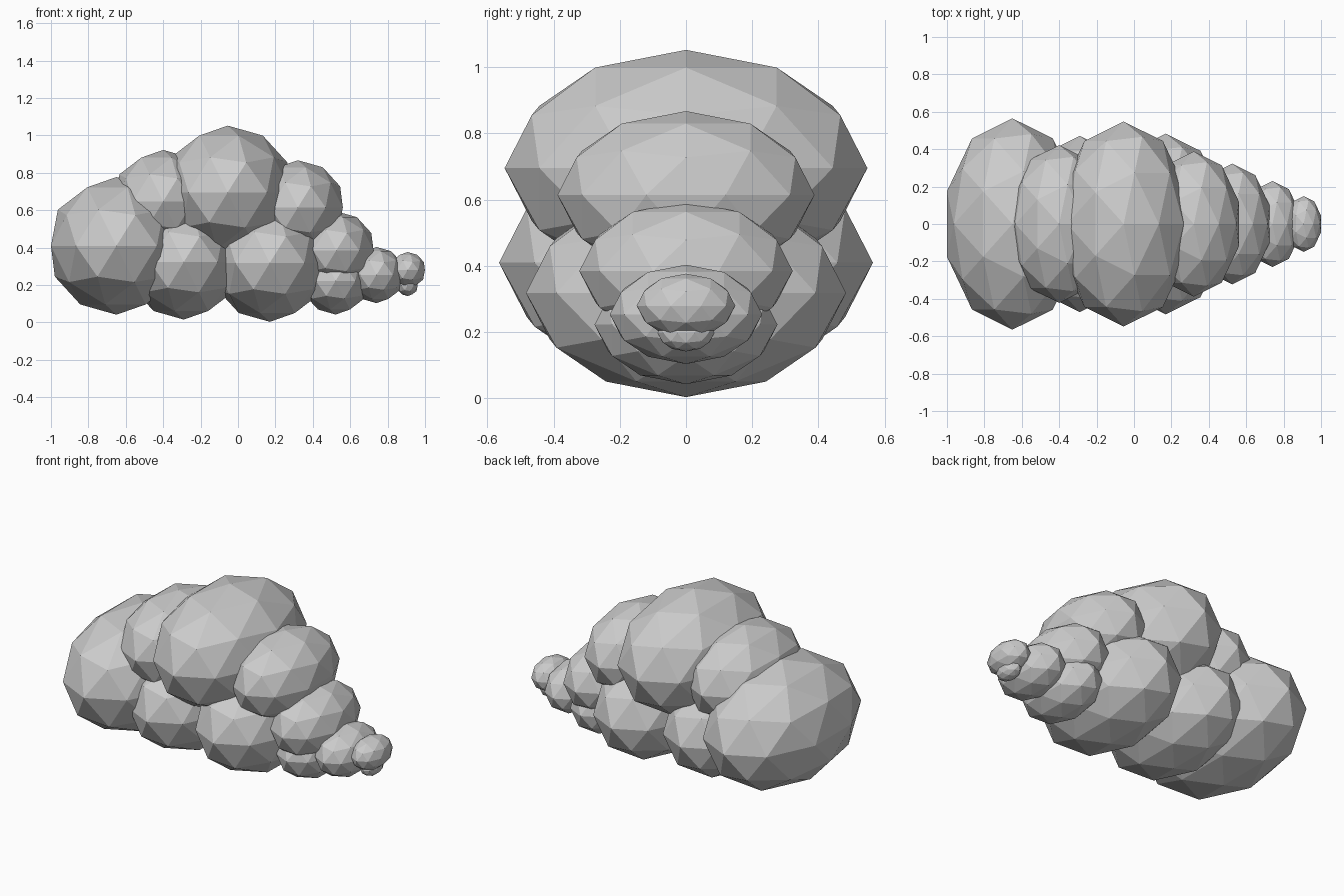
import bpy

if "Cube" in bpy.data.objects:
    bpy.data.objects.remove(bpy.data.objects["Cube"])

# Low-poly cloud: faceted puffs, all stretched by the same amount in depth
DEPTH = 1.535


def puff(name, x, z, r):
    bpy.ops.mesh.primitive_ico_sphere_add(subdivisions=2, radius=r, location=(x, 0, z))
    ob = bpy.context.object
    ob.name = name
    ob.scale = (1, DEPTH, 1)
    bpy.ops.object.transform_apply(location=False, rotation=False, scale=True)
    bpy.ops.object.shade_flat()


# name, centre x, centre z, radius
puffs = [
    ("large_end_puff", -0.65, 0.409, 0.368),
    ("upper_left_puff", -0.40, 0.647, 0.275),
    ("crown_puff", -0.055, 0.695, 0.357),
    ("upper_right_puff", 0.32, 0.614, 0.253),
    ("lower_left_puff", -0.29, 0.322, 0.307),
    ("lower_right_puff", 0.17, 0.318, 0.315),
    ("tail_upper_puff", 0.525, 0.384, 0.210),
    ("tail_lower_puff", 0.522, 0.222, 0.180),
    ("tail_middle_puff", 0.74, 0.253, 0.150),
    ("tail_tip_puff", 0.907, 0.279, 0.097),
    ("tail_small_puff", 0.907, 0.197, 0.056),
]
for p in puffs:
    puff(*p)
